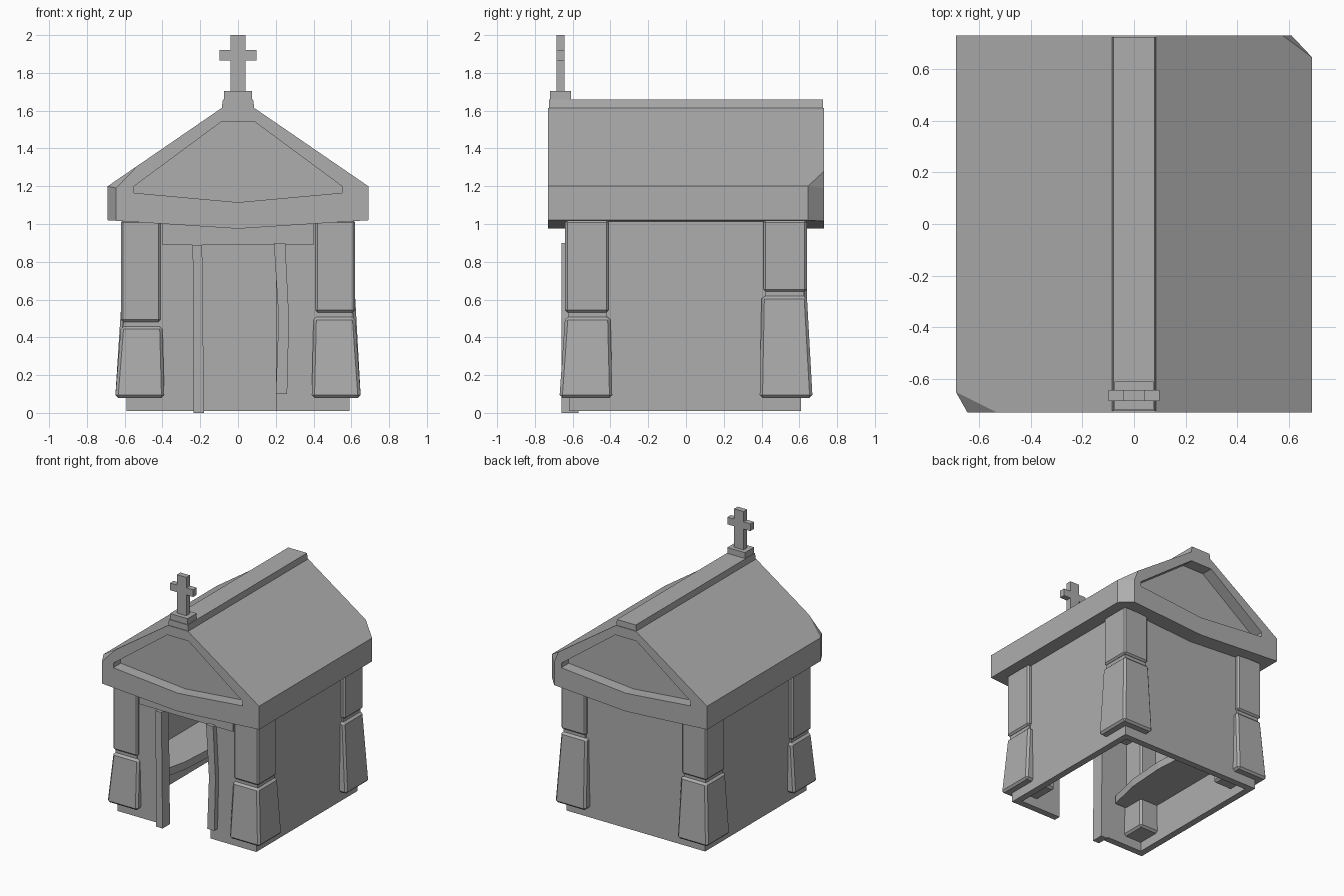
import bpy, bmesh
from mathutils import Vector

cube = bpy.data.objects.get("Cube")
if cube:
    bpy.data.objects.remove(cube, do_unlink=True)

stone = bpy.data.materials.new("grey_stone")
stone.use_nodes = True
GREY = (0.42, 0.42, 0.42, 1)
stone.diffuse_color = GREY
stone.node_tree.nodes["Principled BSDF"].inputs["Base Color"].default_value = GREY


def finish(name, bm, bevel=0):
    bmesh.ops.recalc_face_normals(bm, faces=bm.faces)
    mesh = bpy.data.meshes.new(name)
    bm.to_mesh(mesh)
    bm.free()
    mesh.materials.append(stone)
    obj = bpy.data.objects.new(name, mesh)
    bpy.context.collection.objects.link(obj)
    if bevel:
        mod = obj.modifiers.new("chamfer", 'BEVEL')
        mod.width, mod.segments = bevel, 1
    return obj


def loft(lower, upper):
    """Closed solid between two matching rings of points."""
    bm = bmesh.new()
    a = [bm.verts.new(p) for p in lower]
    b = [bm.verts.new(p) for p in upper]
    bm.faces.new(a)
    bm.faces.new(b)
    for i in range(len(a)):
        j = (i + 1) % len(a)
        bm.faces.new((a[i], a[j], b[j], b[i]))
    return bm


def rect(x0, x1, y0, y1, z):
    return [(x0, y0, z), (x1, y0, z), (x1, y1, z), (x0, y1, z)]


def box(name, x0, x1, y0, y1, z0, z1):
    return finish(name, loft(rect(x0, x1, y0, y1, z0), rect(x0, x1, y0, y1, z1)))


def prism(profile, y0, y1):
    """Extrude an x-z profile along y."""
    return loft([(x, y0, z) for x, z in profile], [(x, y1, z) for x, z in profile])


def mirrored(half):
    """Complete a right half profile, skipping points on the axis."""
    return half + [(-x, z) for x, z in reversed(half) if x]


# Walls, open underneath, with a doorway in the front
box("back_wall", -0.59, 0.59, 0.56, 0.61, 0.01, 1.02)
for side, s in (("left", 1), ("right", -1)):
    xs = sorted((s * 0.54, s * 0.59))
    box(side + "_wall", *xs, -0.62, 0.61, 0.01, 1.02)
    xs = sorted((s * 0.2, s * 0.59))
    box(side + "_front_wall", *xs, -0.62, -0.57, 0.01, 1.02)
box("door_lintel", -0.4, 0.4, -0.635, -0.57, 0.89, 1.0)

# Crooked door jambs
finish("right_door_jamb", prism(
    [(-0.24, 0.89), (-0.19, 0.89), (-0.18, 0), (-0.235, 0)], -0.66, -0.57))
finish("left_door_jamb", prism(
    [(0.25, 0.9), (0.27, 0.5), (0.26, 0.1), (0.2, 0.1), (0.215, 0.5), (0.19, 0.9)],
    -0.66, -0.57))

# Corner pillars: a flared lower block, a narrow neck and an upper shaft
for name, sx, sy, split in (("front_right", -1, -1, 0.47), ("front_left", 1, -1, 0.52),
                            ("back_left", 1, 1, 0.63), ("back_right", -1, 1, 0.56)):
    def ring(inner, outer, z):
        return rect(sx * inner, sx * outer, sy * inner, sy * (outer + 0.02), z)
    finish(name + "_pillar_base",
           loft(ring(0.39, 0.65, 0.08), ring(0.4, 0.62, split - 0.012)), 0.015)
    finish(name + "_pillar_neck",
           loft(ring(0.42, 0.605, split - 0.03), ring(0.42, 0.605, split + 0.03)))
    finish(name + "_pillar_shaft",
           loft(ring(0.41, 0.62, split + 0.012), ring(0.41, 0.62, 1.02)), 0.012)

# Curved bench inside
bench = [(-0.57, -0.56), (-0.3, -0.56), (-0.24, -0.3), (-0.22, 0),
         (-0.24, 0.3), (-0.3, 0.57), (-0.57, 0.57)]
finish("bench", loft([(x, y, 0.3) for x, y in bench], [(x, y, 0.36) for x, y in bench]))

# Roof with two broken corners
bm = prism(mirrored([(0, 0.975), (0.69, 1.02), (0.69, 1.2), (0.085, 1.615)]), -0.73, 0.73)
centre = Vector((0, 0, 1.2))
for p1, p2, p3 in (((-0.69, -0.65, 1.2), (-0.645, -0.73, 1.19), (-0.53, -0.73, 1.31)),
                   ((0.69, 0.645, 1.2), (0.61, 0.73, 1.19), (0.575, 0.73, 1.28))):
    p1, p2, p3 = Vector(p1), Vector(p2), Vector(p3)
    for third in (p3, p1 + Vector((0, 0, 1))):
        normal = (p2 - p1).cross(third - p1).normalized()
        if normal.dot(centre - p1) > 0:
            normal = -normal
        bmesh.ops.bisect_plane(bm, geom=bm.verts[:] + bm.edges[:] + bm.faces[:],
                               plane_co=p1, plane_no=normal, clear_outer=True)
        rim = [e for e in bm.edges if e.is_boundary]
        if rim:
            bmesh.ops.holes_fill(bm, edges=rim, sides=0)
roof = finish("roof", bm)

# Recessed gable panels at both ends
panel = mirrored([(0, 1.115), (0.55, 1.165), (0.55, 1.2), (0.09, 1.54)])
for s in (-1, 1):
    cutter = finish("gable_cutter", prism(panel, s * 0.64, s * 0.85))
    cutter.hide_render = True
    mod = roof.modifiers.new("gable", 'BOOLEAN')
    mod.operation, mod.solver, mod.object = 'DIFFERENCE', 'EXACT', cutter
    bpy.context.view_layer.objects.active = roof
    bpy.ops.object.modifier_apply(modifier=mod.name)
    bpy.data.objects.remove(cutter, do_unlink=True)

# Ridge cap and cross
finish("ridge_cap", prism(mirrored([(0.088, 1.6), (0.08, 1.66)]), -0.725, 0.725))
box("cross_foot", -0.075, 0.075, -0.72, -0.61, 1.65, 1.705)
finish("cross", prism(mirrored([(0.04, 1.7), (0.04, 1.865), (0.098, 1.865), (0.098, 1.92),
                                (0.04, 1.92), (0.04, 2.0)]), -0.685, -0.642))
